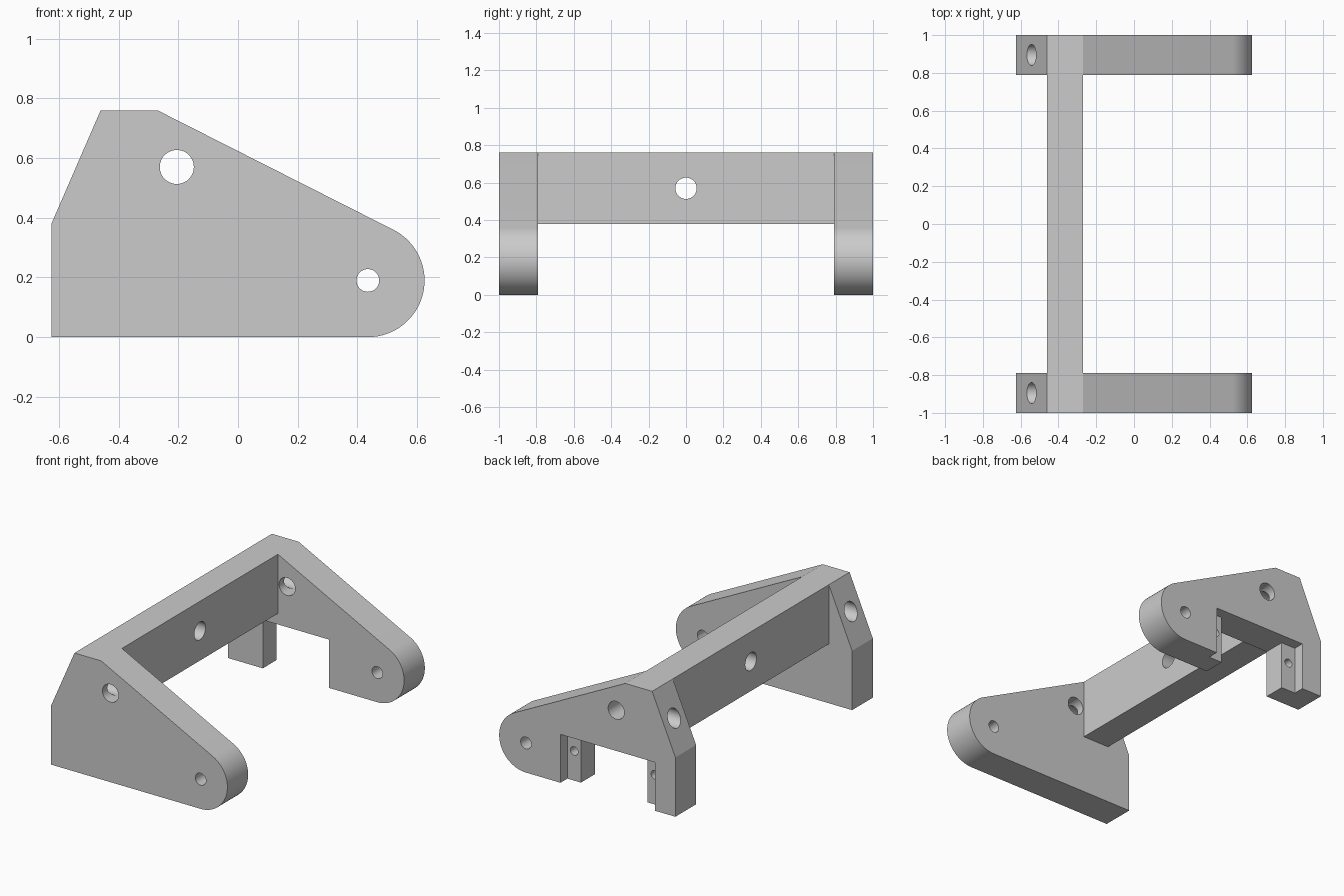
import bpy, bmesh, math
from mathutils import Matrix, Vector

cube = bpy.data.objects.get("Cube")
if cube:
    bpy.data.objects.remove(cube, do_unlink=True)

GREY = (0.6, 0.6, 0.6, 1)
mat = bpy.data.materials.new("plain grey")
mat.use_nodes = True
mat.diffuse_color = GREY
mat.node_tree.nodes["Principled BSDF"].inputs["Base Color"].default_value = GREY

WIDE, INNER = 1.0, 0.79          # outer and inner faces of the side plates
BAR_BACK, BAR_FRONT = -0.46, -0.27
SHOULDER, TOP = 0.38, 0.76
PIVOT, NOSE = Vector((0.435, 0.19)), 0.19
BOLT_X, BOLT_Z, BOLT_R = -0.205, 0.57, 0.057


def finish(name, bm):
    bmesh.ops.recalc_face_normals(bm, faces=bm.faces)
    mesh = bpy.data.meshes.new(name)
    bm.to_mesh(mesh)
    bm.free()
    mesh.materials.append(mat)
    obj = bpy.data.objects.new(name, mesh)
    bpy.context.collection.objects.link(obj)
    return obj


def prism(name, profile, y0, y1):
    """Extrude an x-z outline along y."""
    bm = bmesh.new()
    face = bm.faces.new([bm.verts.new((x, y0, z)) for x, z in profile])
    new = bmesh.ops.extrude_face_region(bm, geom=[face])["geom"]
    verts = [v for v in new if isinstance(v, bmesh.types.BMVert)]
    bmesh.ops.translate(bm, verts=verts, vec=(0, y1 - y0, 0))
    return finish(name, bm)


def box(name, x0, x1, y0, y1, z0, z1):
    return prism(name, [(x0, z0), (x1, z0), (x1, z1), (x0, z1)], y0, y1)


def rod(name, start, end, radius):
    a, b = Vector(start), Vector(end)
    turn = (b - a).to_track_quat('Z', 'Y').to_matrix().to_4x4()
    bm = bmesh.new()
    bmesh.ops.create_cone(bm, cap_ends=True, segments=48, radius1=radius, radius2=radius,
                          depth=(b - a).length, matrix=Matrix.Translation((a + b) / 2) @ turn)
    return finish(name, bm)


def combine(target, other, operation):
    mod = target.modifiers.new(operation.title(), 'BOOLEAN')
    mod.operation, mod.solver, mod.object = operation, 'EXACT', other
    bpy.context.view_layer.objects.active = target
    bpy.ops.object.modifier_apply(modifier=mod.name)
    bpy.data.objects.remove(other, do_unlink=True)


# Side plate outline with a round nose tangent to the sloping top
outline = [(-0.625, 0), (-0.625, SHOULDER), (BAR_BACK, TOP), (BAR_FRONT, TOP)]
for i in range(33):
    a = math.radians(63.1 - i * (63.1 + 90) / 32)
    outline.append(tuple(PIVOT + NOSE * Vector((math.cos(a), math.sin(a)))))

# Crossbar joined to both side plates
bracket = box("bracket", BAR_BACK, BAR_FRONT, -INNER, INNER, SHOULDER, TOP)
for side in (-1, 1):
    y0, y1 = sorted((side * INNER, side * WIDE))
    combine(bracket, prism("side_plate", outline, y0, y1), 'UNION')

# Stepped motor pocket in the back plate
STEP, POCKET_TOP = 0.93, 0.31
combine(bracket, box("pocket", -0.377, 0.094, 0.7, 1.1, -0.1, POCKET_TOP), 'DIFFERENCE')
combine(bracket, box("flange_recess", -0.48, 0.19, STEP, 1.1, -0.1, POCKET_TOP), 'DIFFERENCE')
for x in (-0.43, 0.142):
    combine(bracket, rod("screw_hole", (x, 0.83, 0.19), (x, 1.1, 0.19), 0.027), 'DIFFERENCE')

# Bolt, pivot and access holes in each side plate
for side in (-1, 1):
    near, far, mid = side * 0.7, side * 1.1, side * (INNER + WIDE) / 2
    combine(bracket, rod("bolt_hole", (BOLT_X, near, BOLT_Z), (BOLT_X, far, BOLT_Z), BOLT_R), 'DIFFERENCE')
    combine(bracket, rod("pivot_hole", (PIVOT.x, near, PIVOT.y), (PIVOT.x, far, PIVOT.y), 0.038), 'DIFFERENCE')
    combine(bracket, rod("access_hole", (-0.8, mid, BOLT_Z), (BOLT_X, mid, BOLT_Z), BOLT_R - 0.001), 'DIFFERENCE')

# Centre hole through the crossbar
combine(bracket, rod("centre_hole", (-0.6, 0, BOLT_Z), (-0.1, 0, BOLT_Z), BOLT_R), 'DIFFERENCE')

# Smooth round surfaces, crisp edges
bpy.ops.object.select_all(action='DESELECT')
bracket.select_set(True)
bpy.context.view_layer.objects.active = bracket
bpy.ops.object.shade_smooth_by_angle(angle=math.radians(20))
